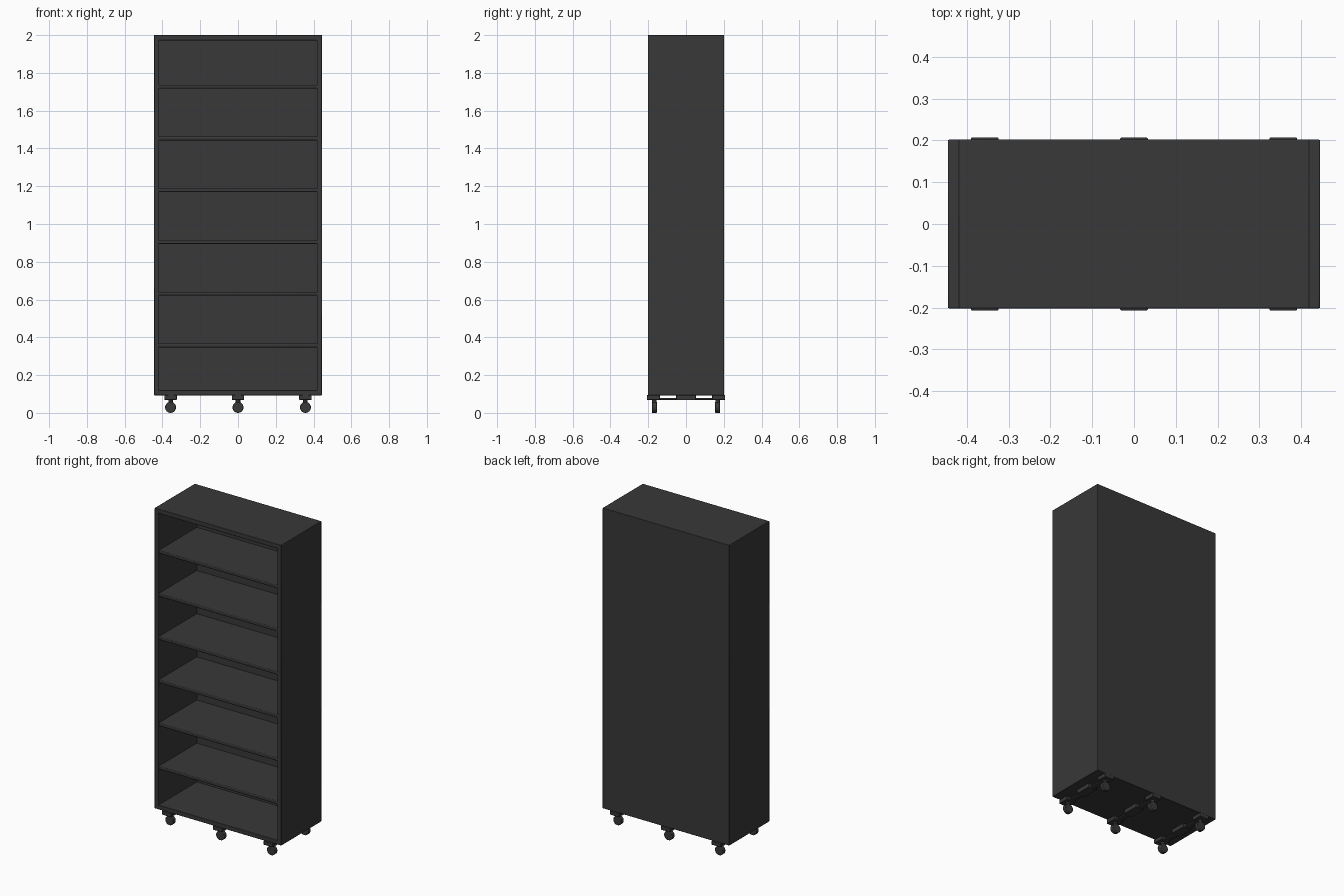
import bpy, math

if "Cube" in bpy.data.objects:
    bpy.data.objects.remove(bpy.data.objects["Cube"])

dark = bpy.data.materials.new("dark_finish")
dark.diffuse_color = (0.04, 0.04, 0.04, 1)
dark.use_nodes = True
dark.node_tree.nodes["Principled BSDF"].inputs["Base Color"].default_value = dark.diffuse_color


def finish(o, name, bevel):
    o.name = name
    o.data.materials.append(dark)
    if bevel:
        m = o.modifiers.new("bevel", 'BEVEL')
        m.width = bevel
        m.segments = 2
        m.limit_method = 'ANGLE'
    bpy.ops.object.shade_smooth_by_angle(angle=math.radians(35))
    return o


def box(name, x, y, z, bevel=0.003):
    """Box from (min, max) ranges."""
    bpy.ops.mesh.primitive_cube_add(
        size=1, location=[(a + b) / 2 for a, b in (x, y, z)])
    o = bpy.context.object
    o.scale = [b - a for a, b in (x, y, z)]
    bpy.ops.object.transform_apply(location=False, rotation=False, scale=True)
    return finish(o, name, bevel)


def cylinder(name, r, depth, loc, rot=(0, 0, 0), bevel=0.002):
    bpy.ops.mesh.primitive_cylinder_add(
        vertices=24, radius=r, depth=depth, location=loc, rotation=rot)
    return finish(bpy.context.object, name, bevel)


W, D, Z0, Z1, T = 0.445, 0.202, 0.093, 2.0, 0.028

# carcass
for s, label in ((-1, "left"), (1, "right")):
    box(label + "_side", sorted((s * W, s * (W - T))), (-D, D), (Z0, Z1))
box("top_panel", (-W + T - 0.004, W - T + 0.004), (-D, D), (Z1 - T, Z1))
box("bottom_panel", (-W + T - 0.004, W - T + 0.004), (-D, D), (Z0, Z0 + T))
box("back_panel", (-W + 0.01, W - 0.01), (D - 0.02, D), (Z0 + 0.005, Z1 - 0.005))

# shelves
for i in range(6):
    z = 0.357 + i * 0.274
    box(f"shelf_{i + 1}", (-W + T - 0.004, W - T + 0.004), (-D + 0.003, D - 0.015),
        (z - 0.01, z + 0.01), 0.004)

# three caster rails, each carrying a front and a back wheel
for i, x in enumerate((-0.357, 0, 0.357)):
    n = i + 1
    box(f"rail_{n}", (x - 0.015, x + 0.015), (-0.18, 0.18), (0.069, 0.080), 0.002)
    box(f"rail_centre_mount_{n}", (x - 0.03, x + 0.03), (-0.053, 0.053), (0.067, Z0 + 0.002))
    for s, label in ((-1, "front"), (1, "back")):
        box(f"{label}_caster_plate_{n}", (x - 0.033, x + 0.033),
            sorted((s * 0.207, s * 0.138)), (0.069, Z0 + 0.002))
        cylinder(f"{label}_caster_stem_{n}", 0.012, 0.03, (x, s * 0.167, 0.06))
        cylinder(f"{label}_wheel_{n}", 0.029, 0.026, (x, s * 0.167, 0.029),
                 (math.pi / 2, 0, 0), 0.003)
